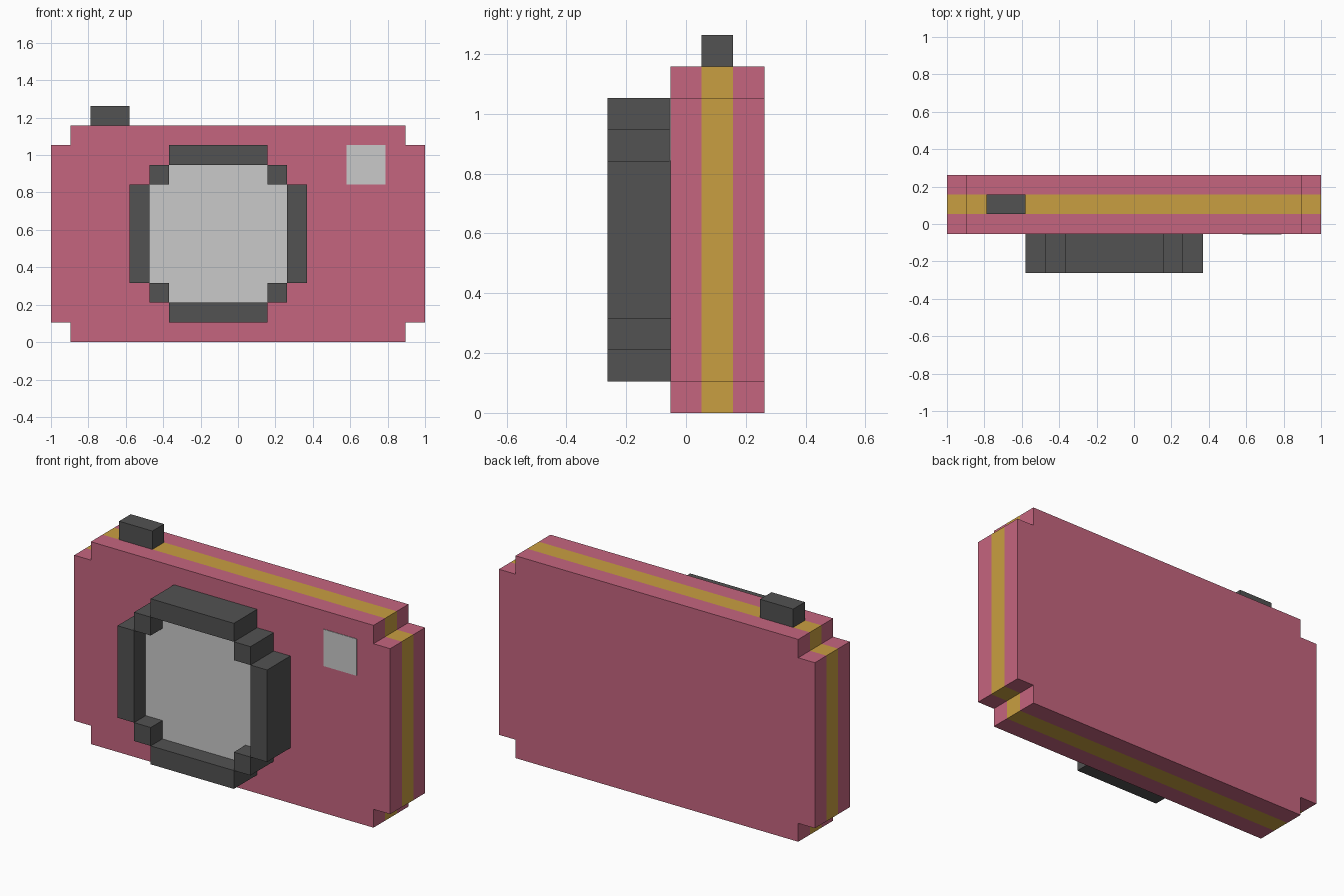
import bpy

if "Cube" in bpy.data.objects:
    bpy.data.objects.remove(bpy.data.objects["Cube"])

U = 2 / 19  # the whole camera sits on a block grid, 19 units wide


def material(name, rgb):
    lin = [((c / 255 + 0.055) / 1.055) ** 2.4 for c in rgb]
    m = bpy.data.materials.new(name)
    m.diffuse_color = (*lin, 1)
    m.use_nodes = True
    m.node_tree.nodes["Principled BSDF"].inputs["Base Color"].default_value = m.diffuse_color
    return m


PINK = material("pink", (197, 101, 127))
GOLD = material("gold", (201, 159, 65))
DARK = material("dark grey", (82, 82, 82))
LIGHT = material("light grey", (202, 202, 202))


def add_object(name, verts, faces, mats, face_mats=None):
    me = bpy.data.meshes.new(name)
    me.from_pydata([(x * U, y * U, z * U) for x, y, z in verts], [], faces)
    for m in mats:
        me.materials.append(m)
    if face_mats:
        me.polygons.foreach_set("material_index", face_mats)
    ob = bpy.data.objects.new(name, me)
    bpy.context.collection.objects.link(ob)
    return ob


def prism(name, outline, ys, mats, band_mats=None):
    """Extrude a counter-clockwise (x, z) outline through the depths ys (front to back)."""
    n = len(outline)
    verts = [(x, y, z) for y in ys for x, z in outline]
    last = (len(ys) - 1) * n
    faces = [list(range(n)), [last + i for i in reversed(range(n))]]
    idx = [0, 0]
    for b in range(len(ys) - 1):
        for i in range(n):
            j = (i + 1) % n
            faces.append([b * n + j, b * n + i, (b + 1) * n + i, (b + 1) * n + j])
            idx.append(band_mats[b] if band_mats else 0)
    return add_object(name, verts, faces, mats, idx)


def rect(x0, x1, z0, z1):
    return [(x0, z0), (x1, z0), (x1, z1), (x0, z1)]


def notched(x0, x1, z0, z1):
    """Rectangle with a one-unit square notch in each corner."""
    return [(x0 + 1, z0), (x1 - 1, z0), (x1 - 1, z0 + 1), (x1, z0 + 1),
            (x1, z1 - 1), (x1 - 1, z1 - 1), (x1 - 1, z1), (x0 + 1, z1),
            (x0 + 1, z1 - 1), (x0, z1 - 1), (x0, z0 + 1), (x0 + 1, z0 + 1)]


# Body with a gold band around the middle of its rim
prism("body", notched(-9.5, 9.5, 0, 11), [-0.5, 0.5, 1.5, 2.5], [PINK, GOLD], [0, 1, 0])

# Shutter button
prism("shutter_button", rect(-7.5, -5.5, 11, 12), [0.5, 1.5], [DARK])

# Flash window, a thin plate on the front
prism("flash_window", rect(5.5, 7.5, 8, 10), [-0.53, -0.5], [LIGHT])

# Lens glass, recessed one unit inside the ring
CX, CZ = -1, 5.5
prism("lens_glass", notched(CX - 3.5, CX + 3.5, CZ - 3.5, CZ + 3.5), [-1.5, -0.5], [LIGHT])

# Lens ring: four bars and four corner blocks
depth = [-2.5, -0.5]
for s, side in ((-1, "lower"), (1, "upper")):
    z = CZ + 4 * s
    prism(f"lens_ring_{side}_bar", rect(CX - 2.5, CX + 2.5, z - 0.5, z + 0.5), depth, [DARK])
    for t, hand in ((-1, "left"), (1, "right")):
        x, zc = CX + 3 * t, CZ + 3 * s
        prism(f"lens_ring_{side}_{hand}_corner",
              rect(x - 0.5, x + 0.5, zc - 0.5, zc + 0.5), depth, [DARK])
for t, hand in ((-1, "left"), (1, "right")):
    x = CX + 4 * t
    prism(f"lens_ring_{hand}_bar", rect(x - 0.5, x + 0.5, CZ - 2.5, CZ + 2.5), depth, [DARK])
